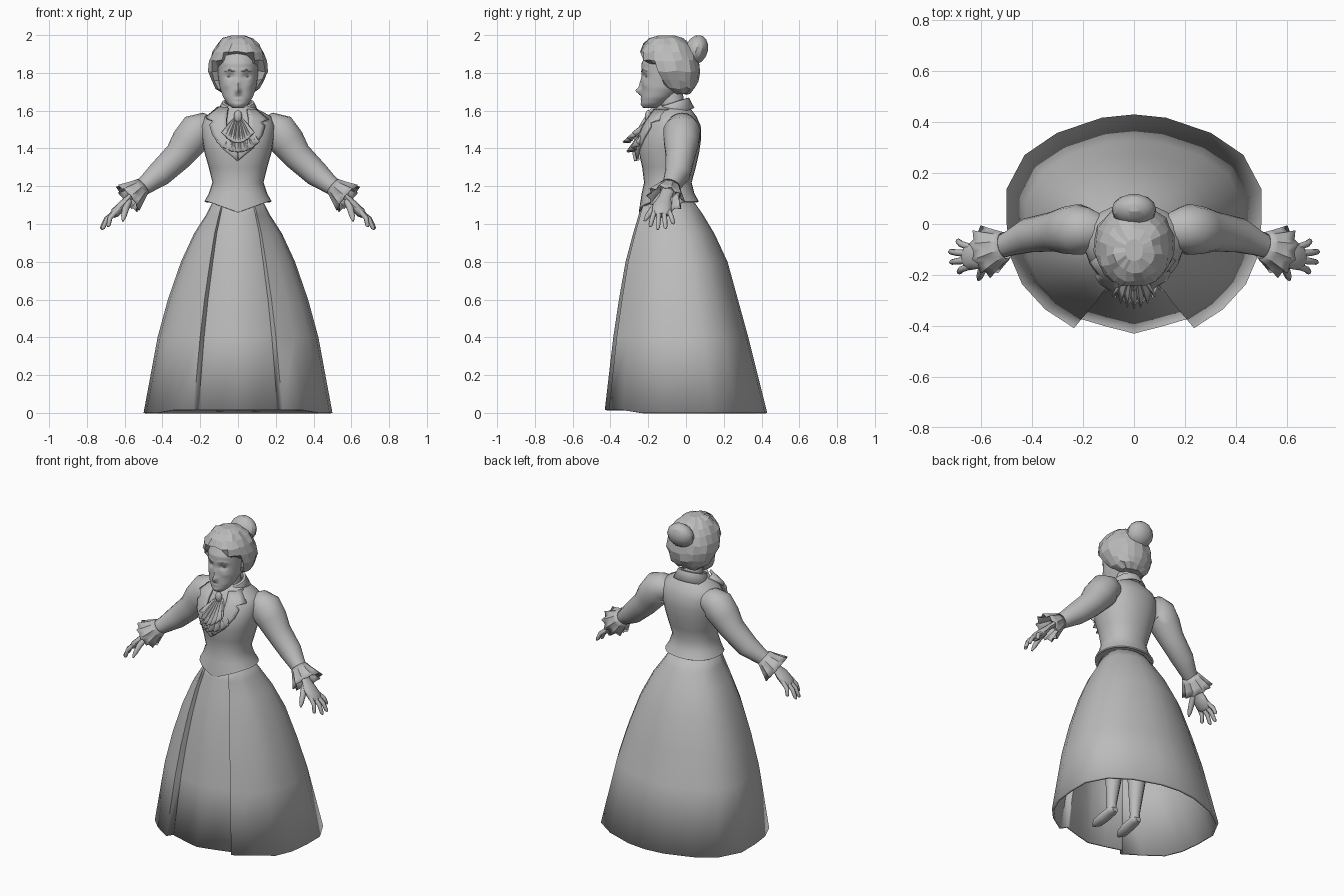
import bpy, bmesh, math, random
from mathutils import Vector

random.seed(4)
cube = bpy.data.objects.get("Cube")
if cube:
    bpy.data.objects.remove(cube)

grey = bpy.data.materials.new("plain grey")
grey.use_nodes = True
grey.diffuse_color = (0.5, 0.5, 0.5, 1)
grey.node_tree.nodes["Principled BSDF"].inputs["Base Color"].default_value = (0.5, 0.5, 0.5, 1)


def grid(name, rows, closed=True, caps=True, angle=40, thick=0):
    """Skin a list of equal point rows into one surface."""
    bm = bmesh.new()
    vs = [[bm.verts.new(p) for p in row] for row in rows]
    n = len(rows[0])
    for a, b in zip(vs, vs[1:]):
        for i in range(n if closed else n - 1):
            j = (i + 1) % n
            bm.faces.new((a[i], a[j], b[j], b[i]))
    if closed and caps:
        bm.faces.new(vs[0])
        bm.faces.new(vs[-1])
    bmesh.ops.recalc_face_normals(bm, faces=bm.faces)
    me = bpy.data.meshes.new(name)
    bm.to_mesh(me)
    bm.free()
    me.materials.append(grey)
    if angle:
        me.shade_smooth()
        me.set_sharp_from_angle(angle=math.radians(angle))
    ob = bpy.data.objects.new(name, me)
    bpy.context.collection.objects.link(ob)
    if thick:
        mod = ob.modifiers.new("thickness", 'SOLIDIFY')
        mod.thickness = thick
        mod.offset = -1
    return ob


def power(v, e):
    return math.copysign(abs(v) ** e, v)


def section(z, w, yf, yb, n=28, p=2.2):
    """Rounded cross-section between a front and a back y."""
    cy, d = (yf + yb) / 2, (yb - yf) / 2
    ring = []
    for i in range(n):
        a = math.tau * i / n
        ring.append(Vector((w * power(math.sin(a), 2 / p), cy - d * power(math.cos(a), 2 / p), z)))
    return ring


def sample(rows, z):
    """Smoothly interpolated profile values at a height."""
    for a, b in zip(rows, rows[1:]):
        if a[0] <= z <= b[0]:
            t = (z - a[0]) / (b[0] - a[0])
            return [p + (q - p) * t for p, q in zip(a, b)]
    return list(rows[-1] if z > rows[-1][0] else rows[0])


def tube(name, path, radii, flat=1, n=12, side=1):
    """Tapered limb; flat squeezes it across its thickness."""
    pts = [Vector((p[0] * side, p[1], p[2])) for p in path]
    whole = (pts[-1] - pts[0]).normalized()
    ref = Vector((1, 0, 0)) if abs(whole.y) > 0.8 else Vector((0, 1, 0))
    rows = []
    for i, (p, r) in enumerate(zip(pts, radii)):
        t = (pts[min(i + 1, len(pts) - 1)] - pts[max(i - 1, 0)]).normalized()
        a = t.cross(ref).normalized()
        b = a.cross(t)
        rows.append([p + a * r * flat * math.cos(k * math.tau / n) + b * r * math.sin(k * math.tau / n)
                     for k in range(n)])
    return grid(name, rows, angle=50)


def ball(name, centre, size, n=12, angle=40, tilt=0):
    rows = []
    for j in range(n // 2 + 1):
        a = math.pi * (0.04 + 0.92 * j / (n // 2))
        rows.append([Vector((size[0] * math.sin(a) * math.cos(k * math.tau / n),
                             size[1] * math.sin(a) * math.sin(k * math.tau / n),
                             size[2] * math.cos(a))) for k in range(n)])
    ob = grid(name, rows, angle=angle)
    ob.location = centre
    ob.rotation_euler.x = tilt
    return ob


# Skirt: front panel set behind two side panels, open at the hem
skirt_rows = [(0, .505, -.43, .43, .205), (.4, .43, -.385, .33, .175), (.6, .375, -.355, .275, .155),
              (.8, .305, -.32, .22, .13), (.95, .235, -.28, .15, .11), (1.05, .17, -.25, .09, .09),
              (1.15, .12, -.22, .02, .07)]
outline = [(.69, -.78), (.87, -.55), (.96, -.3), (.99, 0), (.99, .32), (.85, .63), (.6, .83), (.25, .97)]
rows = []
for z, w, yf, yb, px in skirt_rows:
    cy, d = (yf + yb) / 2, (yb - yf) / 2
    half = [(px * .5, cy - .94 * d), (px, cy - .87 * d), (px + .01 * w, cy - .86 * d), (px + .06 * w, cy - .95 * d)]
    half += [(w * x, cy + d * y) for x, y in outline]
    ring = [(0, yf)] + half + [(0, yb)] + [(-x, y) for x, y in reversed(half)]
    rows.append([Vector((x, y, z + (.015 if z == 0 and y < -.3 else 0))) for x, y in ring])
grid("skirt", rows, caps=False, angle=35, thick=.015)

# Jacket with a flared peplum dipping to a point in front
jacket_rows = [(1.12, .178, -.25, .068), (1.16, .155, -.235, .045), (1.22, .135, -.222, .03), (1.3, .155, -.232, .052),
               (1.38, .178, -.25, .07), (1.45, .19, -.245, .08), (1.52, .195, -.215, .078), (1.57, .175, -.185, .055),
               (1.61, .1, -.16, .025), (1.63, .06, -.14, 0)]
rows = [section(*r) for r in jacket_rows]
for v in rows[0]:
    if v.y < -.1:
        v.z -= .058 * max(0, 1 - abs(v.x) / .16)
grid("jacket", rows, angle=50)
inner = [v.copy() for v in rows[1]]
grid("peplum_underside", [rows[0], inner], caps=False, thick=.01)


def chest_y(x, z):
    _, w, yf, yb = sample(jacket_rows, z)
    k = max(0, 1 - min(1, abs(x) / w) ** 2.2) ** (1 / 2.2)
    return (yf + yb) / 2 - (yb - yf) / 2 * k


# Lapels following the chest, with a notch under the collar leaf
lapel_rows = [(.05, .1, 1.61), (.058, .165, 1.555), (.058, .125, 1.54), (.058, .145, 1.52), (.055, .13, 1.47),
              (.035, .08, 1.4), (0, .03, 1.36), (0, .003, 1.335)]
for side, label in ((1, "left"), (-1, "right")):
    rows = []
    for x0, x1, z in lapel_rows:
        row = []
        for k in range(5):
            x = x0 + (x1 - x0) * k / 4
            zz = z + (.03 * (1 - k / 4) if z < 1.45 else 0)
            row.append(Vector((x * side, chest_y(x, zz) - .02, zz)))
        rows.append(row)
    grid(label + "_lapel", rows, closed=False, thick=.015 * side, angle=30)

# Neck and turned-down collar
tube("neck", [(0, -.06, 1.52), (0, -.07, 1.62), (0, -.085, 1.76)], [.075, .062, .06], n=16)
rows = []
for w, h in ((.066, -.05), (.07, .02), (.085, .018), (.115, -.045)):
    row = []
    for k in range(21):
        a = math.radians(-140 + 14 * k)
        y = -.065 + w * .95 * math.cos(a)
        row.append(Vector((w * math.sin(a), y, 1.63 + h + .32 * (y + .05))))
    rows.append(row)
grid("collar", rows, closed=False, thick=.008)

# Pleated neckcloth with a brooch
for name, drop, wide, out in (("neckcloth_lower", .18, .09, .115), ("neckcloth_upper", .13, .06, .135)):
    rows = []
    for j in range(5):
        t = j / 4
        row = []
        for k in range(13):
            u = k / 6 - 1
            fold = .016 * t * (1 if k % 2 else -1)
            row.append(Vector((u * (.02 + wide * t), -.185 - out * t + fold + .05 * u * u * t,
                               1.565 - drop * t + .05 * u * u * t)))
        rows.append(row)
    grid(name, rows, closed=False, thick=.01, angle=25)
ball("brooch", (0, -.2, 1.57), (.022, .018, .033))

# Head, its features pressed in and drawn out of a lofted form
head_rows = [(1.615, .03, -.225, -.15), (1.635, .055, -.236, -.12), (1.67, .078, -.237, -.07), (1.72, .096, -.235, -.01),
             (1.78, .105, -.235, .02), (1.85, .11, -.235, .03), (1.92, .1, -.2, .02), (1.95, .06, -.16, -.02)]
bumps = [(0, 1.705, .013, .016, -.028), (0, 1.735, .010, .03, -.012), (0, 1.685, .016, .006, -.006),
         (0, 1.672, .022, .004, .005), (0, 1.663, .016, .006, -.005), (.044, 1.782, .022, .013, .014),
         (.045, 1.812, .028, .008, -.006), (.062, 1.735, .02, .018, -.005), (0, 1.63, .02, .012, -.006)]
rows = []
for j in range(45):
    z = 1.615 + .335 * j / 44
    ring = section(*sample(head_rows, z), n=64, p=2.1)
    for v in ring:
        if v.y < -.12:
            v.y += sum(h * math.exp(-((abs(v.x) - x) / sx) ** 2 - ((z - bz) / sz) ** 2) for x, bz, sx, sz, h in bumps)
    rows.append(ring)
grid("head", rows, angle=60)
for side, label in ((1, "left"), (-1, "right")):
    ball(label + "_eye", (.043 * side, -.196, 1.78), (.02, .018, .009))
    tube(label + "_eyebrow", [(.018, -.236, 1.806), (.045, -.229, 1.816), (.072, -.206, 1.806)],
         [.003, .005, .002], n=6, side=side)

# Swept-up faceted hair, tucked in around the face
hair_rows = [(1.69, .07, -.06, .02), (1.72, .115, -.14, .045), (1.76, .14, -.19, .062), (1.81, .155, -.232, .07),
             (1.865, .152, -.25, .065), (1.91, .135, -.245, .05), (1.95, .108, -.225, .025), (1.98, .078, -.19, -.02),
             (1.998, .035, -.145, -.06)]
rows = []
for r in hair_rows:
    ring = section(*r, n=22, p=2.3)
    for v in ring:
        arch = 1.875 - 3.5 * v.x * v.x
        if v.y < -.1 and abs(v.x) < .125 and v.z < arch:
            v.y = -.11
            v.x *= .85
        elif v.z < 1.99:
            v += Vector([random.uniform(-.006, .006) for _ in range(3)])
    rows.append(ring)
grid("hair", rows, angle=0)
ball("hair_bun", (0, .055, 1.922), (.088, .062, .08), n=14, angle=25, tilt=-.35)

# Arms, ruffled cuffs, hands and legs, the same on both sides
fingers = {"index": (.69, -.19, .985), "middle": (.722, -.15, .97), "ring": (.727, -.108, .975), "little": (.695, -.065, 1.0)}
for side, label in ((1, "left"), (-1, "right")):
    tube(label + "_sleeve", [(.13, -.02, 1.5), (.175, -.02, 1.505), (.215, -.022, 1.49), (.265, -.025, 1.43),
                             (.315, -.03, 1.36), (.415, -.045, 1.265), (.485, -.075, 1.21), (.535, -.095, 1.175)],
         [.06, .085, .1, .093, .078, .068, .05, .042], n=18, side=side)

    axis = Vector((.72, -.22, -.6)).normalized()
    across = axis.cross(Vector((0, 1, 0))).normalized()
    back = across.cross(axis)
    rows = []
    for t in (0, .3, .65, 1):
        row = []
        for k in range(20):
            a = math.tau * k / 20
            wave = 1 + t * (.12 if k % 2 else -.12)
            r = (.048 + .035 * t) * wave
            p = Vector((.505, -.085, 1.2)) + axis * (.105 * t) + across * r * math.cos(a) + back * r * 1.15 * math.sin(a)
            row.append(Vector((p.x * side, p.y, p.z)))
        rows.append(row)
    grid(label + "_cuff", rows, caps=False, angle=25, thick=.005)

    tube(label + "_palm", [(.53, -.095, 1.18), (.575, -.112, 1.14), (.61, -.125, 1.1), (.65, -.13, 1.06), (.665, -.13, 1.045)],
         [.034, .034, .05, .052, .035], flat=.5, side=side)
    for name, tip in fingers.items():
        base = Vector((.645, -.13 + (tip[1] + .13) * .6, 1.068))
        tip = Vector(tip)
        mid = base.lerp(tip, .5) + Vector((.01, 0, .006))
        tube(f"{label}_{name}_finger", [base, mid, base.lerp(tip, .9), tip], [.014, .013, .011, .004], n=8, side=side)
    tube(label + "_thumb", [(.58, -.135, 1.12), (.595, -.175, 1.08), (.605, -.205, 1.04), (.61, -.22, 1.015)],
         [.02, .018, .014, .005], n=8, side=side)

    tube(label + "_leg", [(.07, -.09, 1.0), (.085, -.09, .5), (.088, -.08, .32), (.09, -.1, .1), (.09, -.1, .05)],
         [.08, .058, .055, .03, .032], side=side)
    tube(label + "_shoe", [(.09, -.065, .05), (.09, -.1, .055), (.092, -.17, .04), (.096, -.225, .028), (.098, -.26, .022)],
         [.02, .036, .038, .034, .012], flat=.7, side=side)
